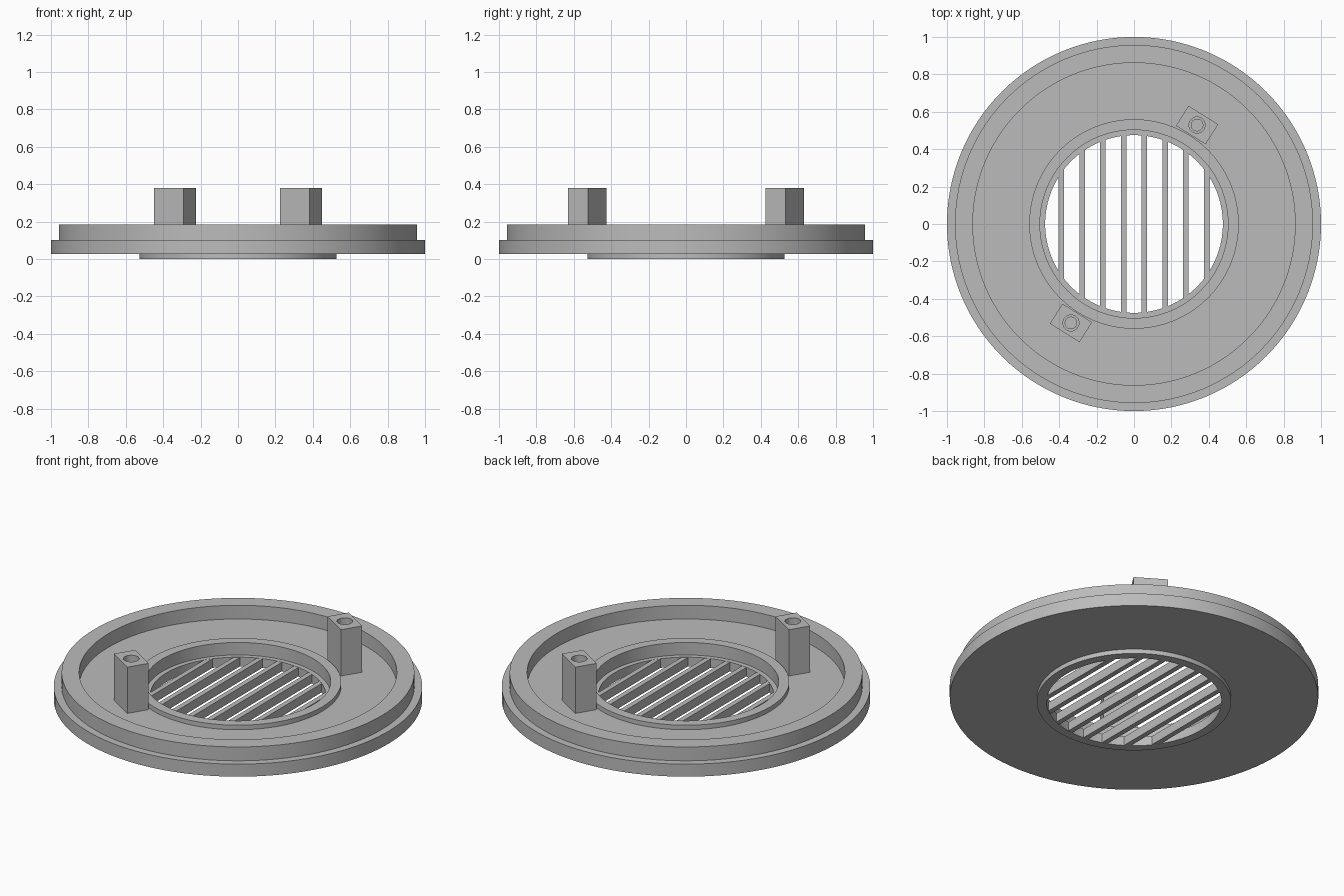
import bpy, bmesh, math
from mathutils import Matrix, Vector

if "Cube" in bpy.data.objects:
    bpy.data.objects.remove(bpy.data.objects["Cube"], do_unlink=True)

grey = bpy.data.materials.new("matte grey")
grey.use_nodes = True
colour = (0.5, 0.5, 0.5, 1)
grey.diffuse_color = colour
grey.node_tree.nodes["Principled BSDF"].inputs["Base Color"].default_value = colour


def finish(name, bm, smooth=False):
    bmesh.ops.recalc_face_normals(bm, faces=bm.faces)
    mesh = bpy.data.meshes.new(name)
    bm.to_mesh(mesh)
    bm.free()
    mesh.materials.append(grey)
    obj = bpy.data.objects.new(name, mesh)
    bpy.context.collection.objects.link(obj)
    bpy.ops.object.select_all(action="DESELECT")
    obj.select_set(True)
    bpy.context.view_layer.objects.active = obj
    if smooth:
        bpy.ops.object.shade_smooth_by_angle(angle=math.radians(30))
    return obj


def lathe(name, profile, steps):
    """Turn a closed (radius, height) profile about z."""
    bm = bmesh.new()
    verts = [bm.verts.new((r, 0, z)) for r, z in profile]
    edges = [bm.edges.new((v, verts[(i + 1) % len(verts)])) for i, v in enumerate(verts)]
    bmesh.ops.spin(bm, geom=verts + edges, cent=(0, 0, 0), axis=(0, 0, 1),
                   angle=math.tau, steps=steps, use_merge=False)
    bmesh.ops.remove_doubles(bm, verts=bm.verts, dist=0.0001)
    # drop the edge lying on the axis
    loose = [e for e in bm.edges if not e.link_faces]
    bmesh.ops.delete(bm, geom=loose, context="EDGES")
    return finish(name, bm, smooth=True)


def box(name, size, centre, angle=0):
    bm = bmesh.new()
    bmesh.ops.create_cube(bm, size=1, matrix=Matrix.Translation(centre)
                          @ Matrix.Rotation(angle, 4, "Z") @ Matrix.Diagonal((*size, 1)))
    return finish(name, bm)


# Round cover: stepped rim, recessed floor, collar, grille ledge and bottom boss
OPENING = 0.475
LEDGE = 0.055
FLOOR = 0.103
lathe("cover_body", [
    (OPENING, 0), (0.527, 0), (0.527, 0.027), (1, 0.027), (1, 0.102),
    (0.957, 0.102), (0.957, 0.185), (0.862, 0.185), (0.862, FLOOR),
    (0.56, FLOOR), (0.56, 0.13), (0.503, 0.13), (0.503, LEDGE), (OPENING, LEDGE),
], 128)

# Grille bars spanning the opening
BAR = 0.03
for i in range(8):
    x = (i - 3.5) * 0.111
    reach = math.sqrt(OPENING ** 2 - (abs(x) - BAR / 2) ** 2) + 0.002
    box(f"grille_bar_{i + 1}", (BAR, 2 * reach, LEDGE - 0.002), (x, 0, LEDGE / 2))

# Two screw posts beside the collar, each with a stepped blind hole
TOP = 0.38
for name, sign in (("rear_post", 1), ("front_post", -1)):
    centre = Vector((0.337 * sign, 0.529 * sign, 0))
    base = FLOOR - 0.01
    post = box(name, (0.187, 0.126, TOP - base),
               centre + Vector((0, 0, (TOP + base) / 2)), math.radians(-32))
    hole = lathe("screw_hole_cutter", [
        (0, TOP + 0.02), (0.043, TOP + 0.02), (0.043, TOP - 0.05),
        (0.031, TOP - 0.05), (0.031, TOP - 0.15), (0, TOP - 0.15)], 32)
    hole.location = centre
    hole.hide_render = True
    cut = post.modifiers.new("screw_hole", "BOOLEAN")
    cut.operation = "DIFFERENCE"
    cut.solver = "EXACT"
    cut.object = hole
    bpy.context.view_layer.update()
    bpy.context.view_layer.objects.active = post
    bpy.ops.object.modifier_apply(modifier=cut.name)
    bpy.data.objects.remove(hole, do_unlink=True)
